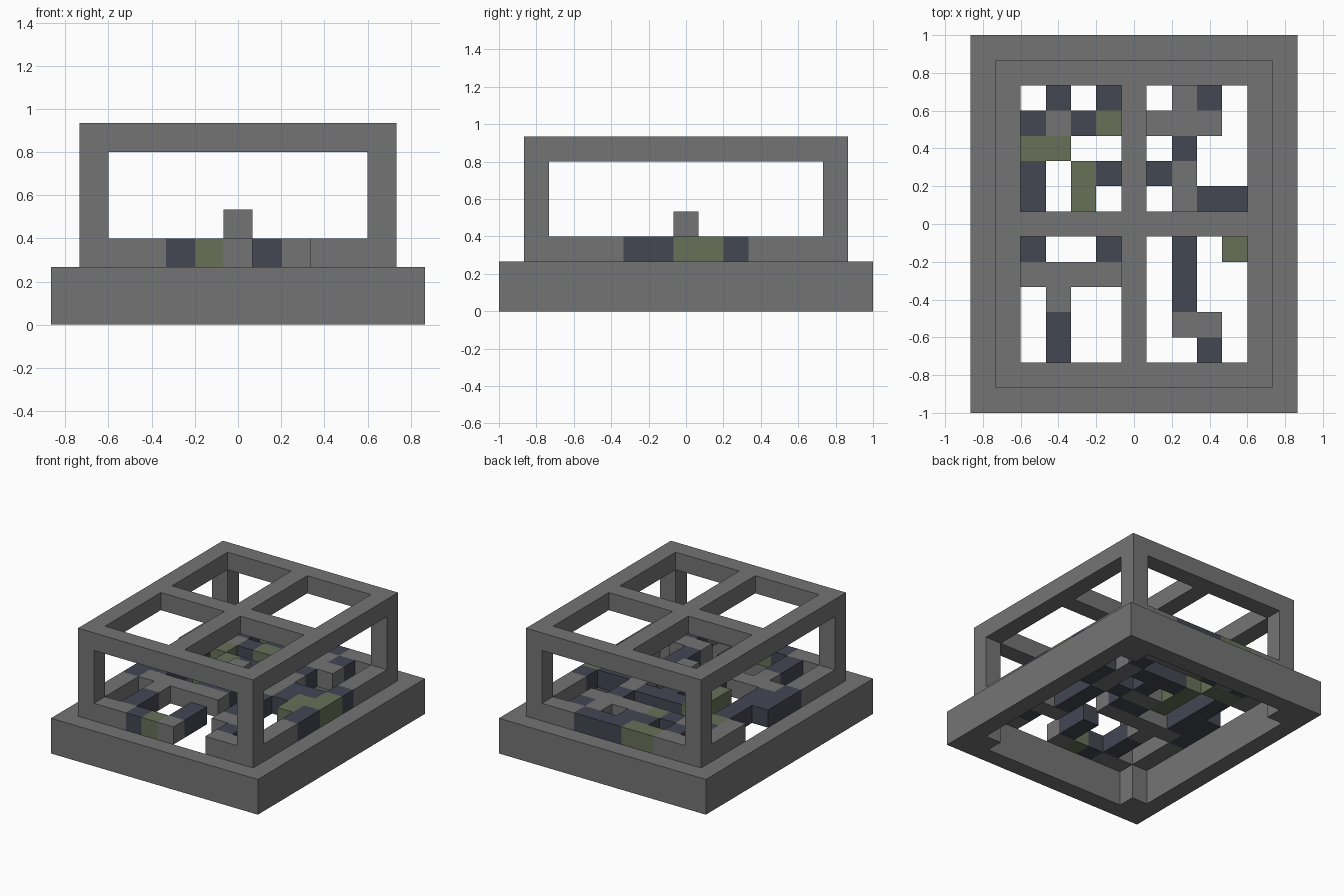
import bpy
import bmesh
from mathutils import Vector

if "Cube" in bpy.data.objects:
    bpy.data.objects.remove(bpy.data.objects["Cube"], do_unlink=True)

U = 2 / 15  # one block


def material(name, rgb):
    mat = bpy.data.materials.new(name)
    mat.use_nodes = True
    colour = (*rgb, 1)
    mat.diffuse_color = colour
    bsdf = next(n for n in mat.node_tree.nodes if n.type == 'BSDF_PRINCIPLED')
    bsdf.inputs["Base Color"].default_value = colour
    bsdf.inputs["Roughness"].default_value = 0.9
    return mat


STONE = material("stone_grey", (0.175, 0.175, 0.175))
SLATE = material("slate_blue", (0.056, 0.063, 0.086))
MOSS = material("moss_green", (0.135, 0.165, 0.098))


def add_object(name, bm, mats):
    mesh = bpy.data.meshes.new(name)
    bm.to_mesh(mesh)
    bm.free()
    for m in mats:
        mesh.materials.append(m)
    obj = bpy.data.objects.new(name, mesh)
    bpy.context.collection.objects.link(obj)
    return obj


def box(name, lo, hi):
    """Box between two corners given in blocks."""
    bm = bmesh.new()
    bmesh.ops.create_cube(bm, size=1)
    lo, hi = Vector(lo), Vector(hi)
    for v in bm.verts:
        v.co = ((lo + hi) / 2 + v.co * (hi - lo)) * U
    return add_object(name, bm, [STONE])


def ring(name, hx, hy, z0, z1):
    """Rectangular frame, one block thick, from outer half sizes."""
    bm = bmesh.new()

    def loop(inset, z):
        x, y = hx - inset, hy - inset
        return [bm.verts.new(Vector((sx * x, sy * y, z)) * U)
                for sx, sy in ((-1, -1), (1, -1), (1, 1), (-1, 1))]

    loops = [loop(0, z0), loop(0, z1), loop(1, z1), loop(1, z0)]
    for a, b in zip(loops, loops[1:] + loops[:1]):
        for k in range(4):
            n = (k + 1) % 4
            bm.faces.new((a[k], a[n], b[n], b[k]))
    bmesh.ops.recalc_face_normals(bm, faces=bm.faces)
    return add_object(name, bm, [STONE])


# Base, posts and roof
ring("base_frame", 6.5, 7.5, 0, 2)
ring("roof_frame", 5.5, 6.5, 6, 7)
for sx, side in ((-1, "right"), (1, "left")):
    for sy, end in ((-1, "front"), (1, "back")):
        box(f"{end}_{side}_post",
            (sx * 5 - 0.5, sy * 6 - 0.5, 0), (sx * 5 + 0.5, sy * 6 + 0.5, 6))
box("roof_long_bar", (-0.5, -5.5, 6), (0.5, 5.5, 7))
box("roof_left_bar", (0.5, -0.5, 6), (4.5, 0.5, 7))
box("roof_right_bar", (-4.5, -0.5, 6), (-0.5, 0.5, 7))

# Floor lattice, back row first: g stone, d slate, m moss
FLOOR = """
.ggmmdddgg.
g.d.dd.gd.g
gdgdmgggg.g
gmm....d..g
.d.mdddg..d
.d.m.d.gddm
dd.mggdgdmm
dd..dd.d.md
dggggg.d..d
g.g....d..g
g.d..d.gg.g
g.d..d..d.g
.ggdmg..gg.
""".split()
cells = {(i - 5, 6 - j, 2): c for j, row in enumerate(FLOOR)
         for i, c in enumerate(row) if c != "."}
cells[(0, 0, 3)] = "g"  # raised centre block

bm = bmesh.new()
for cell, c in cells.items():
    centre = Vector(cell) + Vector((0, 0, 0.5))
    for axis in range(3):
        for sign in (-1, 1):
            n = Vector((0, 0, 0))
            n[axis] = sign
            if tuple(int(a + b) for a, b in zip(cell, n)) in cells:
                continue
            s, t = Vector(n.yzx), Vector(n.zxy)
            if sign < 0:
                s, t = t, s
            corners = (-s - t, s - t, s + t, t - s)
            face = bm.faces.new([bm.verts.new((centre + (n + k) / 2) * U)
                                 for k in corners])
            face.material_index = "gdm".index(c)
bmesh.ops.remove_doubles(bm, verts=bm.verts, dist=0.001)
bmesh.ops.recalc_face_normals(bm, faces=bm.faces)
add_object("floor_lattice", bm, [STONE, SLATE, MOSS])
